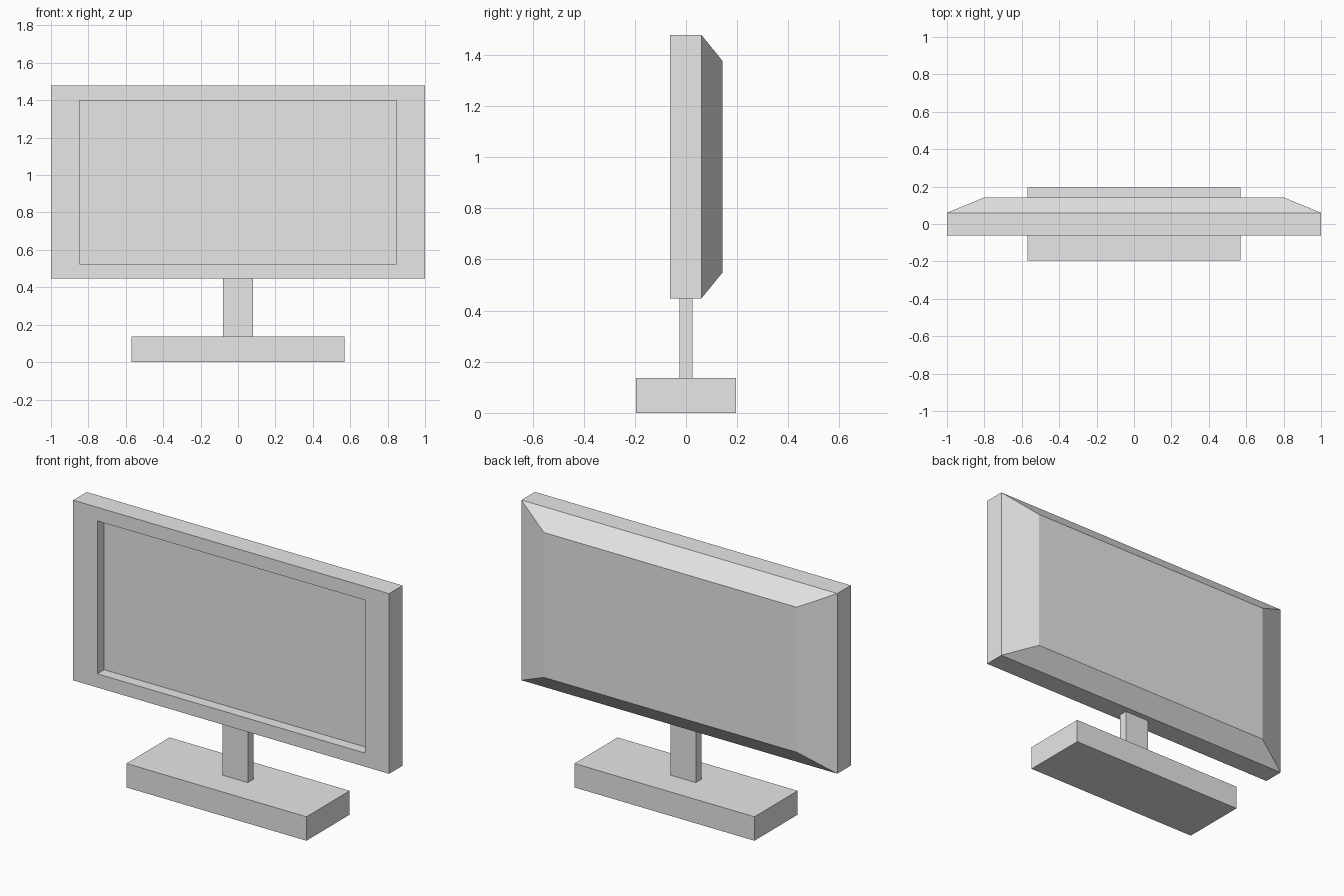
import bpy
import bmesh

cube = bpy.data.objects.get("Cube")
if cube:
    bpy.data.objects.remove(cube, do_unlink=True)

# Single plain colour
grey = bpy.data.materials.new("light_grey")
grey.use_nodes = True
colour = (0.8, 0.8, 0.8, 1.0)
grey.diffuse_color = colour
grey.node_tree.nodes["Principled BSDF"].inputs["Base Color"].default_value = colour


def add_object(name, bm):
    bmesh.ops.recalc_face_normals(bm, faces=bm.faces)
    mesh = bpy.data.meshes.new(name)
    bm.to_mesh(mesh)
    bm.free()
    mesh.materials.append(grey)
    obj = bpy.data.objects.new(name, mesh)
    bpy.context.collection.objects.link(obj)
    return obj


def add_box(name, half_x, half_y, bottom, top):
    bm = bmesh.new()
    bmesh.ops.create_cube(bm, size=2)
    for v in bm.verts:
        v.co.x *= half_x
        v.co.y *= half_y
        v.co.z = top if v.co.z > 0 else bottom
    return add_object(name, bm)


def ring(bm, half_x, y, bottom, top):
    """Upright rectangle of vertices at depth y."""
    corners = [(-half_x, bottom), (half_x, bottom), (half_x, top), (-half_x, top)]
    return [bm.verts.new((x, y, z)) for x, z in corners]


# Stand
add_box("base", 0.57, 0.195, 0, 0.137)
add_box("neck", 0.08, 0.026, 0.137, 0.447)

# Monitor shell: recessed screen, bezel, sides and tapered back
bm = bmesh.new()
rings = [
    ring(bm, 0.847, 0.0, 0.525, 1.40),      # screen
    ring(bm, 0.847, -0.062, 0.525, 1.40),   # bezel inner edge
    ring(bm, 1.0, -0.062, 0.447, 1.478),    # bezel outer edge
    ring(bm, 1.0, 0.06, 0.447, 1.478),      # rear rim
    ring(bm, 0.80, 0.142, 0.548, 1.377),    # back panel
]
for a, b in zip(rings, rings[1:]):
    for i in range(4):
        j = (i + 1) % 4
        bm.faces.new((a[i], a[j], b[j], b[i]))
bm.faces.new(rings[0])
bm.faces.new(rings[-1])
add_object("monitor", bm)
